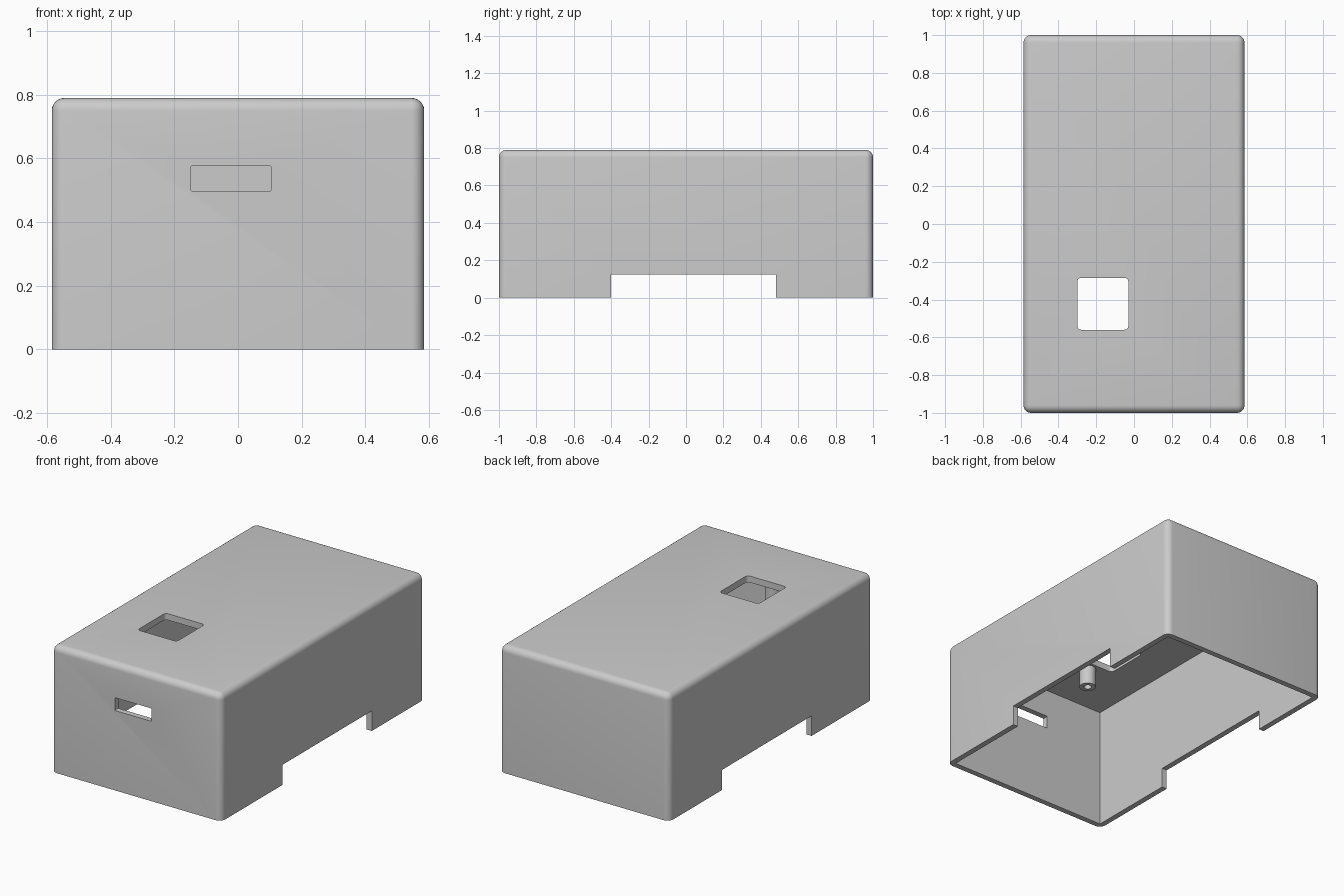
import bpy, bmesh, math
from mathutils import Vector

if "Cube" in bpy.data.objects:
    bpy.data.objects.remove(bpy.data.objects["Cube"])

W, L, H = 1.17, 2.0, 0.79      # outer size
WALL, ROOF, R = 0.035, 0.04, 0.04

grey = bpy.data.materials.new("grey_plastic")
grey.use_nodes = True
colour = (0.6, 0.6, 0.6, 1)
grey.diffuse_color = colour
grey.node_tree.nodes["Principled BSDF"].inputs["Base Color"].default_value = colour


def add_object(name, bm):
    mesh = bpy.data.meshes.new(name)
    bm.to_mesh(mesh)
    bm.free()
    mesh.materials.append(grey)
    obj = bpy.data.objects.new(name, mesh)
    bpy.context.collection.objects.link(obj)
    return obj


def box(name, low, high, radius=0, pick=None, segments=6):
    """Box between two corners; edges chosen by pick(direction, middle) are rounded."""
    low, high = Vector(low), Vector(high)
    bm = bmesh.new()
    bmesh.ops.create_cube(bm, size=1)
    for v in bm.verts:
        v.co = (low + high) / 2 + v.co * (high - low)
    if radius:
        edges = [e for e in bm.edges
                 if pick(e.verts[1].co - e.verts[0].co, (e.verts[0].co + e.verts[1].co) / 2)]
        bmesh.ops.bevel(bm, geom=edges, offset=radius, segments=segments,
                        profile=0.5, affect='EDGES')
    return add_object(name, bm)


def cylinder(name, centre, radius, low, high):
    bm = bmesh.new()
    bmesh.ops.create_cone(bm, cap_ends=True, segments=32, radius1=radius,
                          radius2=radius, depth=high - low)
    bmesh.ops.translate(bm, verts=bm.verts, vec=(*centre, (low + high) / 2))
    return add_object(name, bm)


def cut(target, *cutters):
    bpy.context.view_layer.objects.active = target
    for cutter in cutters:
        cutter.hide_render = True
        mod = target.modifiers.new("cut", 'BOOLEAN')
        mod.operation = 'DIFFERENCE'
        mod.solver = 'EXACT'
        mod.object = cutter
        bpy.ops.object.modifier_apply(modifier=mod.name)
        bpy.data.objects.remove(cutter)


def smooth(obj):
    bpy.ops.object.select_all(action='DESELECT')
    obj.select_set(True)
    bpy.context.view_layer.objects.active = obj
    bpy.ops.object.shade_smooth_by_angle(angle=math.radians(30))


# Cover: rounded upright and top edges, open underneath
cover = box("cover", (-W / 2, -L / 2, 0), (W / 2, L / 2, H), R,
            lambda d, m: abs(d.z) > 0.1 or m.z > H - 0.01)
cut(cover,
    box("cavity", (-W / 2 + WALL, -L / 2 + WALL, -0.1), (W / 2 - WALL, L / 2 - WALL, H - ROOF)),
    box("side_notches", (-1, -0.4, -0.2), (1, 0.48, 0.125)),
    box("roof_window", (-0.3, -0.56, 0.7), (-0.03, -0.285, 1), 0.02,
        lambda d, m: abs(d.z) > 0.1, 4),
    box("front_slot", (-0.148, -1.1, 0.497), (0.104, -0.9, 0.577), 0.005,
        lambda d, m: abs(d.y) > 0.1, 3))
smooth(cover)

# Hollow post hanging from the roof beside the window
spot = (-0.168, -0.622)
post = cylinder("roof_post", spot, 0.048, 0.63, H - ROOF + 0.005)
cut(post, cylinder("post_bore", spot, 0.022, 0.5, H - ROOF - 0.01))
smooth(post)
